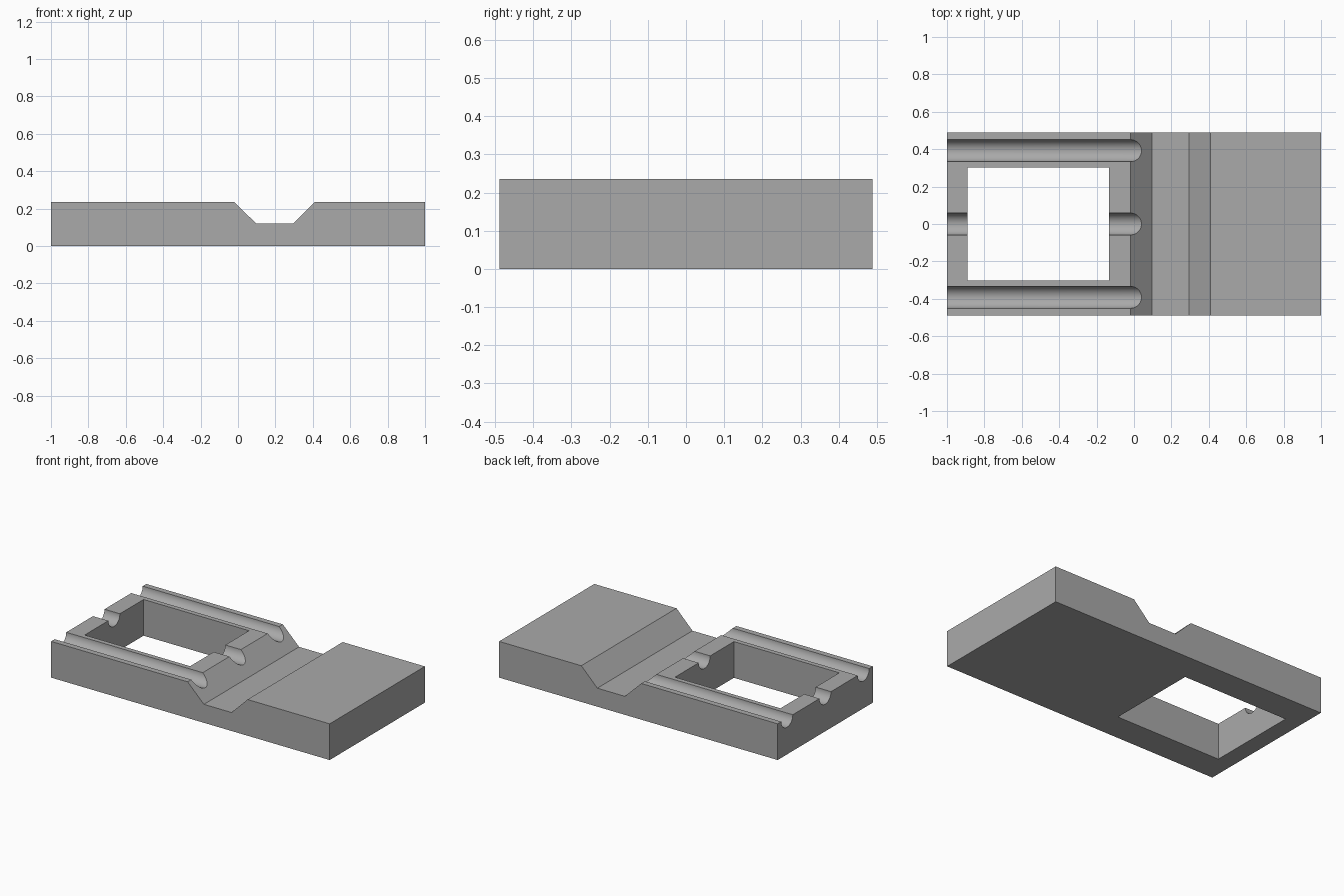
import bpy
import bmesh
from math import radians, pi
from mathutils import Matrix, Vector

cube = bpy.data.objects.get("Cube")
if cube:
    bpy.data.objects.remove(cube, do_unlink=True)

HEIGHT = 0.235
HALF_DEPTH = 0.488
GROOVE_RADIUS = 0.059
GROOVE_SPACING = 0.392

grey = bpy.data.materials.new("plain_grey")
grey.use_nodes = True
colour = (0.4, 0.4, 0.4, 1)
grey.diffuse_color = colour
grey.node_tree.nodes["Principled BSDF"].inputs["Base Color"].default_value = colour


def make_object(name, bm):
    bmesh.ops.recalc_face_normals(bm, faces=bm.faces)
    mesh = bpy.data.meshes.new(name)
    bm.to_mesh(mesh)
    bm.free()
    mesh.materials.append(grey)
    obj = bpy.data.objects.new(name, mesh)
    bpy.context.collection.objects.link(obj)
    return obj


def cut(target, cutter):
    """Subtract the cutter from the target, then discard it."""
    bpy.context.view_layer.objects.active = target
    mod = target.modifiers.new("cut", "BOOLEAN")
    mod.operation = "DIFFERENCE"
    mod.solver = "EXACT"
    mod.object = cutter
    bpy.ops.object.modifier_apply(modifier=mod.name)
    bpy.data.objects.remove(cutter, do_unlink=True)


# Block with a sloped channel across it, extruded from its side profile
profile = [(-1, 0), (1, 0), (1, HEIGHT), (0.41, HEIGHT), (0.295, 0.12),
           (0.097, 0.12), (-0.02, HEIGHT), (-1, HEIGHT)]
bm = bmesh.new()
side = bm.faces.new([bm.verts.new((x, -HALF_DEPTH, z)) for x, z in profile])
extruded = bmesh.ops.extrude_face_region(bm, geom=[side])["geom"]
bmesh.ops.translate(bm, vec=(0, 2 * HALF_DEPTH, 0),
                    verts=[v for v in extruded if isinstance(v, bmesh.types.BMVert)])
block = make_object("grooved_block", bm)

# Three round grooves running into the channel
for row in (-1, 0, 1):
    bm = bmesh.new()
    place = (Matrix.Translation(Vector((-0.5, row * GROOVE_SPACING, HEIGHT)))
             @ Matrix.Rotation(pi / 2, 4, "Y"))
    bmesh.ops.create_cone(bm, cap_ends=True, segments=40, radius1=GROOVE_RADIUS,
                          radius2=GROOVE_RADIUS, depth=1.3, matrix=place)
    cut(block, make_object("groove_cutter", bm))

# Rectangular window through the block
bm = bmesh.new()
bmesh.ops.create_cube(bm, size=1, matrix=Matrix.Translation((-0.511, 0, 0.1))
                      @ Matrix.Diagonal((0.757, 0.604, 1, 1)))
cut(block, make_object("window_cutter", bm))

bpy.ops.object.select_all(action="DESELECT")
block.select_set(True)
bpy.context.view_layer.objects.active = block
bpy.ops.object.shade_smooth_by_angle(angle=radians(30))
